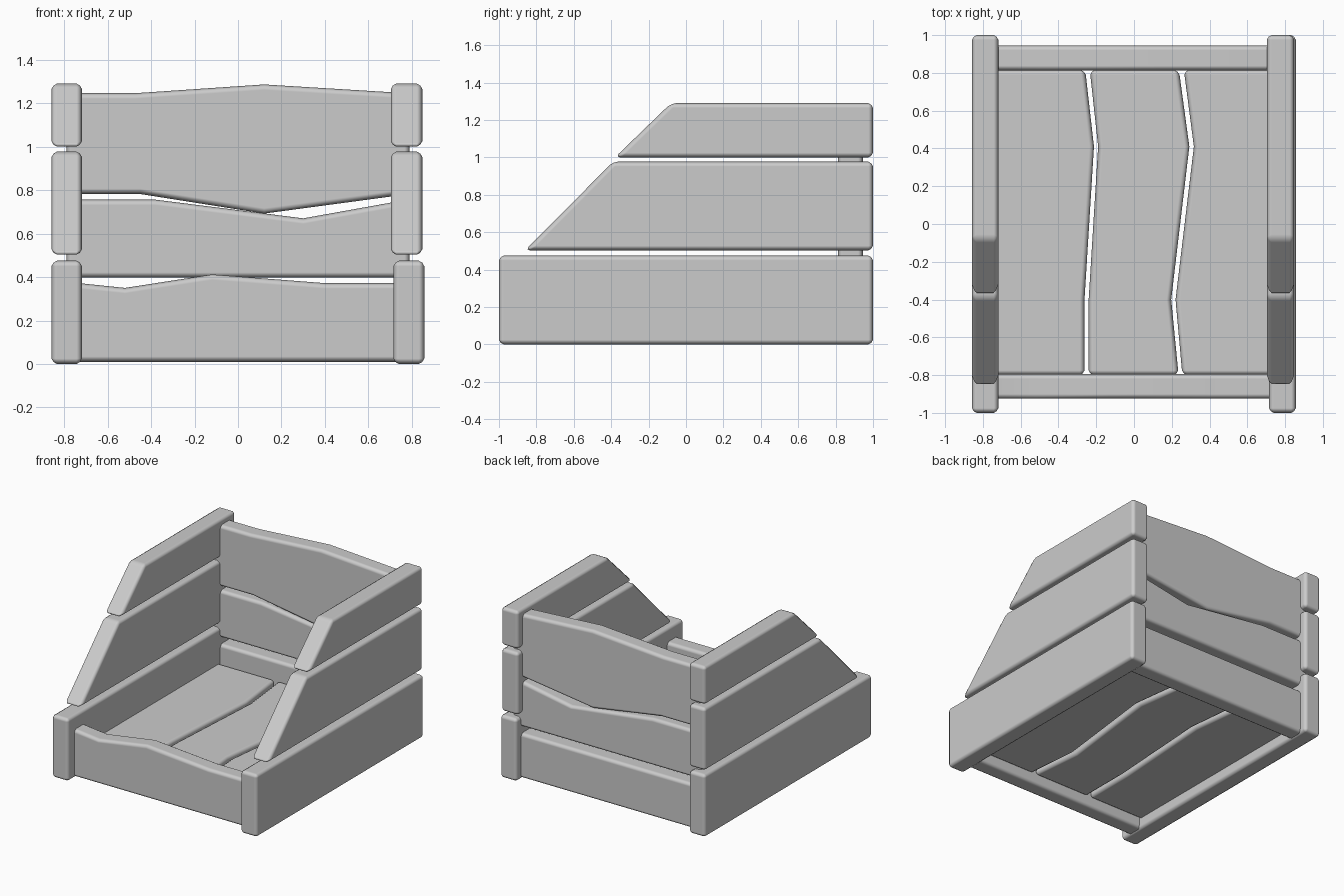
import bpy, bmesh

if "Cube" in bpy.data.objects:
    bpy.data.objects.remove(bpy.data.objects["Cube"])


def plank(name, profile, lo, hi, axis):
    """Extrude a 2D profile along an axis from lo to hi, with chamfered edges."""
    place = {
        'x': lambda a, b, t: (t, a, b),   # profile in (y, z)
        'y': lambda a, b, t: (a, t, b),   # profile in (x, z)
        'z': lambda a, b, t: (a, b, t),   # profile in (x, y)
    }[axis]
    bm = bmesh.new()
    start = [bm.verts.new(place(a, b, lo)) for a, b in profile]
    end = [bm.verts.new(place(a, b, hi)) for a, b in profile]
    bm.faces.new(start)
    bm.faces.new(end[::-1])
    n = len(profile)
    for i in range(n):
        j = (i + 1) % n
        bm.faces.new((start[j], start[i], end[i], end[j]))
    bmesh.ops.recalc_face_normals(bm, faces=bm.faces)
    mesh = bpy.data.meshes.new(name)
    bm.to_mesh(mesh)
    bm.free()
    ob = bpy.data.objects.new(name, mesh)
    bpy.context.collection.objects.link(ob)
    mesh.shade_smooth()
    bev = ob.modifiers.new("chamfer", 'BEVEL')
    bev.width = 0.025
    bev.segments = 2
    bev.profile = 0.4
    bev.limit_method = 'ANGLE'
    bev.angle_limit = 0.6
    bev.harden_normals = True
    return ob


# Side boards: three stacked rows, the upper two cut at a slant in front
side_rows = {
    "lower": ([(-1, 0), (1, 0), (1, 0.475), (-1, 0.475)], 0.715, 0.857),
    "middle": ([(-0.86, 0.503), (1, 0.503), (1, 0.977), (-0.39, 0.977)], 0.703, 0.848),
    "upper": ([(-0.38, 1.0), (1, 1.0), (1, 1.29), (-0.08, 1.29)], 0.703, 0.848),
}
for row, (profile, x0, x1) in side_rows.items():
    plank("right_side_" + row, profile, x0, x1, 'x')
    plank("left_side_" + row, profile, -0.858, -0.718, 'x')

# Cross boards: wavy edges, ends tucked between the side boards
W = 0.79
plank("front_board",
      [(-W, 0.01), (W, 0.01), (W, 0.372), (0.4, 0.372), (-0.12, 0.412),
       (-0.52, 0.35), (-W, 0.378)], -0.925, -0.795, 'y')
plank("back_board_lower",
      [(-W, 0.01), (W, 0.01), (W, 0.35), (-W, 0.35)], 0.813, 0.945, 'y')
plank("back_board_middle",
      [(-W, 0.397), (W, 0.397), (W, 0.758), (0.3, 0.67), (-0.38, 0.756),
       (-W, 0.756)], 0.813, 0.945, 'y')
plank("back_board_upper",
      [(-W, 0.782), (-0.45, 0.782), (0.12, 0.692), (W, 0.782), (W, 1.245),
       (0.12, 1.286), (-0.47, 1.246), (-W, 1.246)], 0.813, 0.945, 'y')

# Floor: three boards separated by two wavy gaps
ys = (-0.8, -0.4, 0.41, 0.815)
edges = [
    (-0.74,) * 4,
    (-0.262, -0.262, -0.212, -0.258),
    (-0.24, -0.24, -0.19, -0.234),
    (0.236, 0.197, 0.293, 0.238),
    (0.256, 0.22, 0.317, 0.264),
    (0.74,) * 4,
]
for i, name in enumerate(("left", "centre", "right")):
    a = list(zip(edges[2 * i], ys))
    b = list(zip(edges[2 * i + 1], ys))
    plank("floor_board_" + name, b + a[::-1], 0.08, 0.21, 'z')
